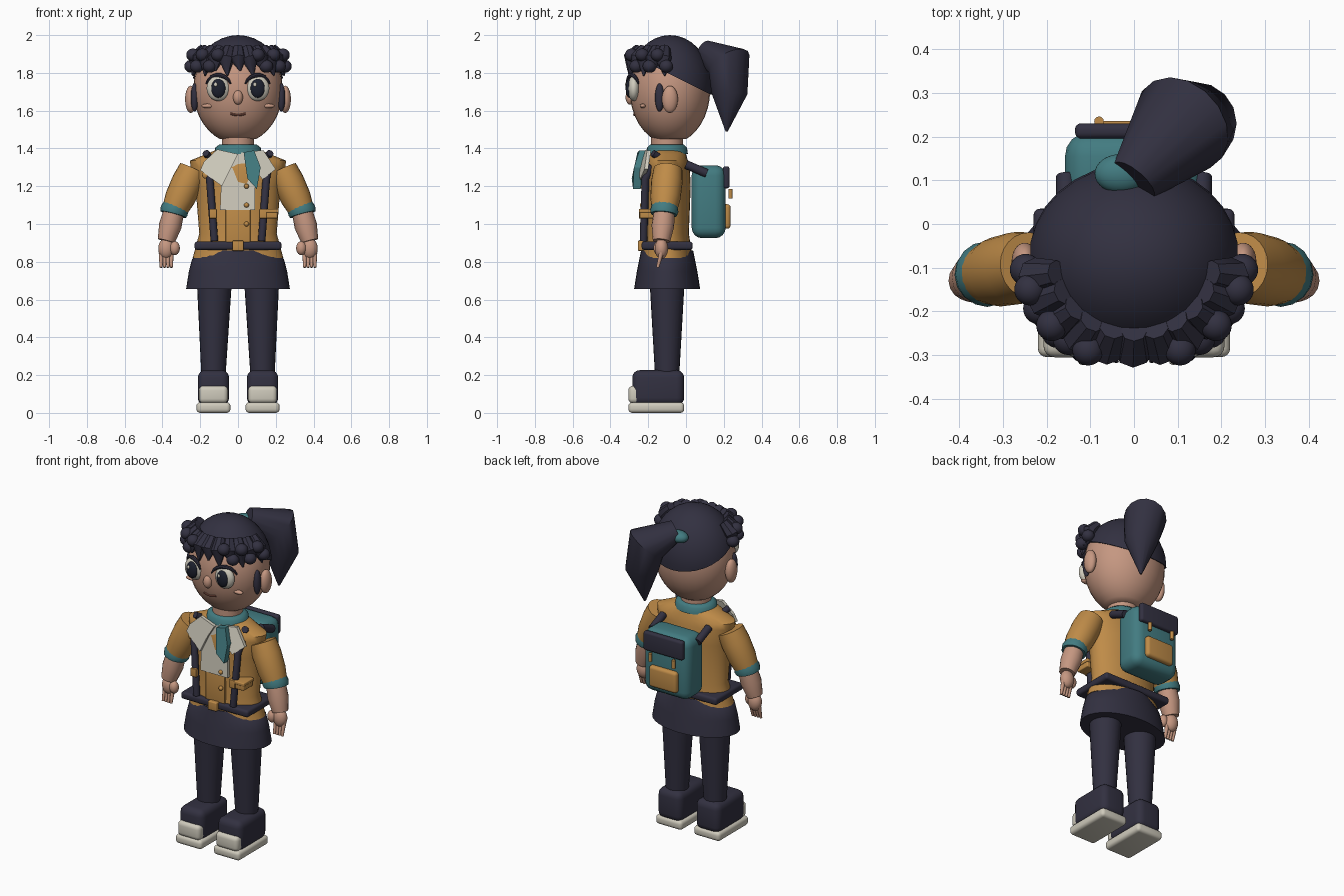
import bpy, bmesh, math
from mathutils import Vector, Matrix

if "Cube" in bpy.data.objects:
    bpy.data.objects.remove(bpy.data.objects["Cube"])


def material(name, *rgb):
    mat = bpy.data.materials.new(name)
    mat.use_nodes = True
    mat.diffuse_color = (*rgb, 1)
    mat.node_tree.nodes["Principled BSDF"].inputs["Base Color"].default_value = (*rgb, 1)
    return mat


NAVY = material("navy", .032, .03, .052)
MUSTARD = material("mustard", .52, .26, .065)
TEAL = material("teal", .055, .2, .22)
CREAM = material("cream", .62, .59, .5)
SKIN = material("skin", .56, .31, .22)
IRIS = material("dark iris", .012, .015, .028)
LIP = material("lip brown", .27, .1, .07)

BODY_Y = -.1
HEAD = Vector((0, -.085, 1.71))
HEAD_SIZE = Vector((.237, .213, .285))
UP = Vector((0, 0, 1))
SIDES = {"left": 1, "right": -1}


def finish(name, bm, mat, sharp=40):
    bmesh.ops.recalc_face_normals(bm, faces=bm.faces)
    mesh = bpy.data.meshes.new(name)
    bm.to_mesh(mesh)
    bm.free()
    mesh.materials.append(mat)
    mesh.polygons.foreach_set("use_smooth", [True] * len(mesh.polygons))
    mesh.set_sharp_from_angle(angle=math.radians(sharp))
    bpy.context.scene.collection.objects.link(bpy.data.objects.new(name, mesh))


def placed(centre, size):
    return Matrix.Translation(centre) @ Matrix.Diagonal((*size, 1))


def ball(name, mat, centre, radii, cut_point=None, cut_normal=None):
    bm = bmesh.new()
    bmesh.ops.create_uvsphere(bm, u_segments=32, v_segments=18, radius=1, matrix=placed(centre, radii))
    if cut_point:
        bmesh.ops.bisect_plane(bm, geom=bm.verts[:] + bm.edges[:] + bm.faces[:],
                               plane_co=cut_point, plane_no=cut_normal, clear_inner=True)
        bmesh.ops.holes_fill(bm, edges=bm.edges[:])
    finish(name, bm, mat)


def box(name, mat, centre, size, bevel):
    bm = bmesh.new()
    bmesh.ops.create_cube(bm, size=1, matrix=placed(centre, size))
    bmesh.ops.bevel(bm, geom=bm.edges[:], offset=bevel, segments=4, profile=.5, affect='EDGES')
    finish(name, bm, mat)


def skin_rings(name, mat, rings, sharp):
    bm = bmesh.new()
    rings = [[bm.verts.new(p) for p in ring] for ring in rings]
    for low, high in zip(rings, rings[1:]):
        for k in range(len(low)):
            bm.faces.new((low[k], low[k - 1], high[k - 1], high[k]))
    bm.faces.new(rings[0])
    bm.faces.new(rings[-1])
    finish(name, bm, mat, sharp)


def ellipse(centre, across, along, sides):
    angles = [math.tau * k / sides for k in range(sides)]
    return [centre + across * math.cos(a) + along * math.sin(a) for a in angles]


def stack(name, mat, levels):
    """Level ellipses (z, half width, half depth) around the body axis."""
    skin_rings(name, mat, [ellipse(Vector((0, BODY_Y, z)), Vector((w, 0, 0)), Vector((0, d, 0)), 32)
                           for z, w, d in levels], sharp=45)


def tube(name, mat, path, radii, sides=16):
    """Round sections square to a path."""
    path = [Vector(p) for p in path]
    rings = []
    for i, (point, radius) in enumerate(zip(path, radii)):
        ahead = (path[min(i + 1, len(path) - 1)] - path[max(i - 1, 0)]).normalized()
        across = ahead.orthogonal() if abs(ahead.y) > .95 else Vector((0, 1, 0)).cross(ahead)
        across.normalize()
        rings.append(ellipse(point, across * radius, ahead.cross(across) * radius, sides))
    skin_rings(name, mat, rings, sharp=40)


def face_point(x, z, lift=0):
    """Point on the front of the face."""
    depth = 1 - (x / HEAD_SIZE.x) ** 2 - ((z - HEAD.z) / HEAD_SIZE.z) ** 2
    return Vector((x, HEAD.y - lift - HEAD_SIZE.y * math.sqrt(depth), z))


def scalp_point(degrees, reach, z):
    """Point around the hairline, with zero degrees at the front."""
    a = math.radians(degrees)
    return Vector((HEAD_SIZE.x * reach * math.sin(a), HEAD.y - HEAD_SIZE.y * reach * math.cos(a), z))


def chest_plate(name, mat, outline, lift, thick):
    """Flat cloth piece draped over the chest from an (x, z) outline."""
    bm = bmesh.new()
    drape = [(x, x * x - .24 - lift + max(0, z - 1.3) * .4, z) for x, z in outline]
    face = bm.faces.new([bm.verts.new(p) for p in drape])
    grown = bmesh.ops.extrude_face_region(bm, geom=[face])["geom"]
    bmesh.ops.translate(bm, vec=(0, thick, 0), verts=[v for v in grown if isinstance(v, bmesh.types.BMVert)])
    finish(name, bm, mat, sharp=20)


# Head, neck and collar
ball("head", SKIN, HEAD, HEAD_SIZE, cut_point=(0, 0, 1.45), cut_normal=UP)
stack("neck", SKIN, [(1.36, .085, .085), (1.48, .085, .085)])
stack("collar", TEAL, [(1.37, .125, .11), (1.405, .12, .105), (1.42, .1, .09)])
ball("nose", SKIN, face_point(0, 1.67), (.026, .024, .038))
tube("mouth", LIP, [face_point(x / 100, 1.577 + x * x / 2000) for x in range(-4, 5)], [.006] * 9, sides=8)

# Hair cap trimmed along a slanted hairline
ball("hair_cap", NAVY, HEAD + UP * .015, (.245, .224, .275), cut_point=(0, .14, 1.68), cut_normal=(0, .5, 1))

# Fringe locks fanned around the forehead
for i in range(11):
    turn = 16 * (i - 5)
    tip = scalp_point(turn + 3, 1.04, 1.785 + .025 * (i % 2))
    tube("fringe_lock", NAVY, [scalp_point(turn, .75, 1.93), scalp_point(turn, .96, 1.875), tip],
         [.03, .044, .004], sides=8)

# Ponytail and its tie
tube("ponytail", NAVY, [(0, .1, 1.915), (.11, .228, 1.85), (.14, .23, 1.69), (.13, .215, 1.49)],
     [.06, .12, .095, .006])
ball("hair_tie", TEAL, (-.03, .115, 1.89), (.06, .045, .035))

# Paired parts of the face and the hair
for side, s in SIDES.items():
    ball(side + "_ear", SKIN, (s * .25, HEAD.y, 1.66), (.03, .042, .072))
    ball(side + "_sideburn", NAVY, (s * .23, -.14, 1.67), (.02, .024, .075))
    ball(side + "_cheek", SKIN, face_point(s * .16, 1.625), (.034, .016, .012))
    eye = face_point(s * .104, 1.718)
    ball(side + "_eye", CREAM, eye, (.062, .034, .067))
    ball(side + "_iris", IRIS, eye + Vector((0, -.023, 0)), (.038, .02, .05))
    ball(side + "_eye_glint", CREAM, eye + Vector((-.014, -.04, .02)), (.009, .006, .011))
    lid = [math.radians(a) for a in range(20, 161, 20)]
    tube(side + "_lashes", NAVY, [face_point(eye.x + .07 * math.cos(a), eye.z + .07 * math.sin(a), .02)
                                  for a in lid], [.012 * math.sin(a) for a in lid], sides=8)
    for i in range(6):
        curl = scalp_point(s * (25 + 12 * i), 1.05, 1.865 + .03 * (-1) ** i)
        ball(side + "_curl", NAVY, curl, (.036, .036, .034))

# Jacket, skirt and belt
stack("jacket", MUSTARD, [(.82, .24, .135), (.95, .205, .115), (1.2, .225, .125),
                          (1.3, .25, .12), (1.335, .255, .11), (1.37, .17, .1), (1.395, .11, .09)])
stack("skirt", NAVY, [(.655, .275, .175), (.75, .26, .16), (.815, .243, .147), (.86, .17, .138)])
box("belt", NAVY, (0, BODY_Y, .885), (.46, .27, .044), bevel=.015)
box("belt_buckle", MUSTARD, (0, -.24, .885), (.06, .03, .054), bevel=.006)

# Shirt front, lapels, scarf and fastenings
box("placket", MUSTARD, (0, -.21, .99), (.13, .03, .18), bevel=.004)
chest_plate("shirt_front", CREAM, [(-.095, 1.075), (.09, 1.075), (.09, 1.3), (.03, 1.38), (-.05, 1.37),
                                   (-.09, 1.2)], lift=0, thick=.03)
chest_plate("right_lapel", CREAM, [(-.18, 1.33), (-.11, 1.395), (0, 1.37), (-.03, 1.31), (-.085, 1.2),
                                   (-.2, 1.285)], lift=.02, thick=.02)
chest_plate("left_lapel", CREAM, [(.06, 1.385), (.135, 1.39), (.2, 1.29), (.13, 1.235), (.09, 1.29)],
            lift=.02, thick=.02)
chest_plate("scarf_tail", TEAL, [(.03, 1.38), (.085, 1.39), (.12, 1.3), (.1, 1.185), (.05, 1.24)],
            lift=.05, thick=.04)
for z in (1.2, 1.1, 1):
    ball("button", MUSTARD, (.045, -.232, z), (.013, .012, .013))
box("chest_pouch", MUSTARD, (.18, -.2, 1.05), (.06, .09, .04), bevel=.006)
box("pouch_flap", MUSTARD, (.18, -.2, 1.07), (.07, .1, .02), bevel=.005)
ball("badge", MUSTARD, (-.17, -.215, 1.26), (.02, .012, .02))

# Limbs, shoes and straps
for side, s in SIDES.items():
    shoulder, elbow, wrist = Vector((s * .237, -.095, 1.29)), Vector((s * .338, -.115, 1.07)), \
        Vector((s * .38, -.13, .91))
    tube(side + "_sleeve", MUSTARD, [shoulder, shoulder.lerp(elbow, .3), shoulder.lerp(elbow, .7), elbow],
         [.076, .083, .08, .067], sides=24)
    tube(side + "_cuff", TEAL, [elbow.lerp(shoulder, .1), elbow, elbow.lerp(wrist, .12)], [.07, .075, .07])
    tube(side + "_forearm", SKIN, [elbow, elbow.lerp(wrist, .5), wrist], [.055, .06, .046])
    ball(side + "_palm", SKIN, wrist - UP * .04, (.042, .035, .055))
    ball(side + "_thumb", SKIN, wrist + Vector((s * -.045, -.015, -.038)), (.027, .027, .037))
    for i in range(4):
        knuckle = wrist + Vector((.018 * (i - 1.5), 0, -.06))
        tube(side + "_finger", SKIN, [knuckle, knuckle + Vector((0, -.02, -.08))], [.013, .008], sides=10)

    foot = s * .13
    tube(side + "_leg", NAVY, [(s * .125, BODY_Y, .72), (foot, BODY_Y, .18)], [.094, .063], sides=24)
    box(side + "_shoe", NAVY, (foot, -.147, .133), (.166, .275, .186), bevel=.04)
    box(side + "_toe_cap", CREAM, (foot, -.27, .097), (.154, .07, .093), bevel=.025)
    box(side + "_sole", CREAM, (foot, -.157, .028), (.18, .295, .056), bevel=.02)

    tube(side + "_front_strap", NAVY, [(s * .16, -.18, 1.31), (s * .15, -.215, 1.24), (s * .125, -.225, .91)],
         [.02] * 3)
    tube(side + "_shoulder_loop", NAVY, [(s * .145, -.13, 1.345), (s * .17, -.175, 1.375)], [.019] * 2)
    tube(side + "_back_strap", NAVY, [(s * .155, 0, 1.315), (s * .155, .11, 1.268)], [.023] * 2)
    box(side + "_strap_clip", MUSTARD, (s * .132, -.24, 1.055), (.04, .02, .05), bevel=.004)
    tube(side + "_pack_buckle", MUSTARD, [(s * .08, .235, 1.135), (s * .08, .235, 1.185)], [.011] * 2)

# Backpack
box("backpack", TEAL, (0, .12, 1.118), (.316, .18, .386), bevel=.055)
box("backpack_flap", NAVY, (0, .213, 1.247), (.27, .035, .117), bevel=.014)
box("backpack_pocket", MUSTARD, (0, .213, 1.04), (.19, .046, .13), bevel=.018)
